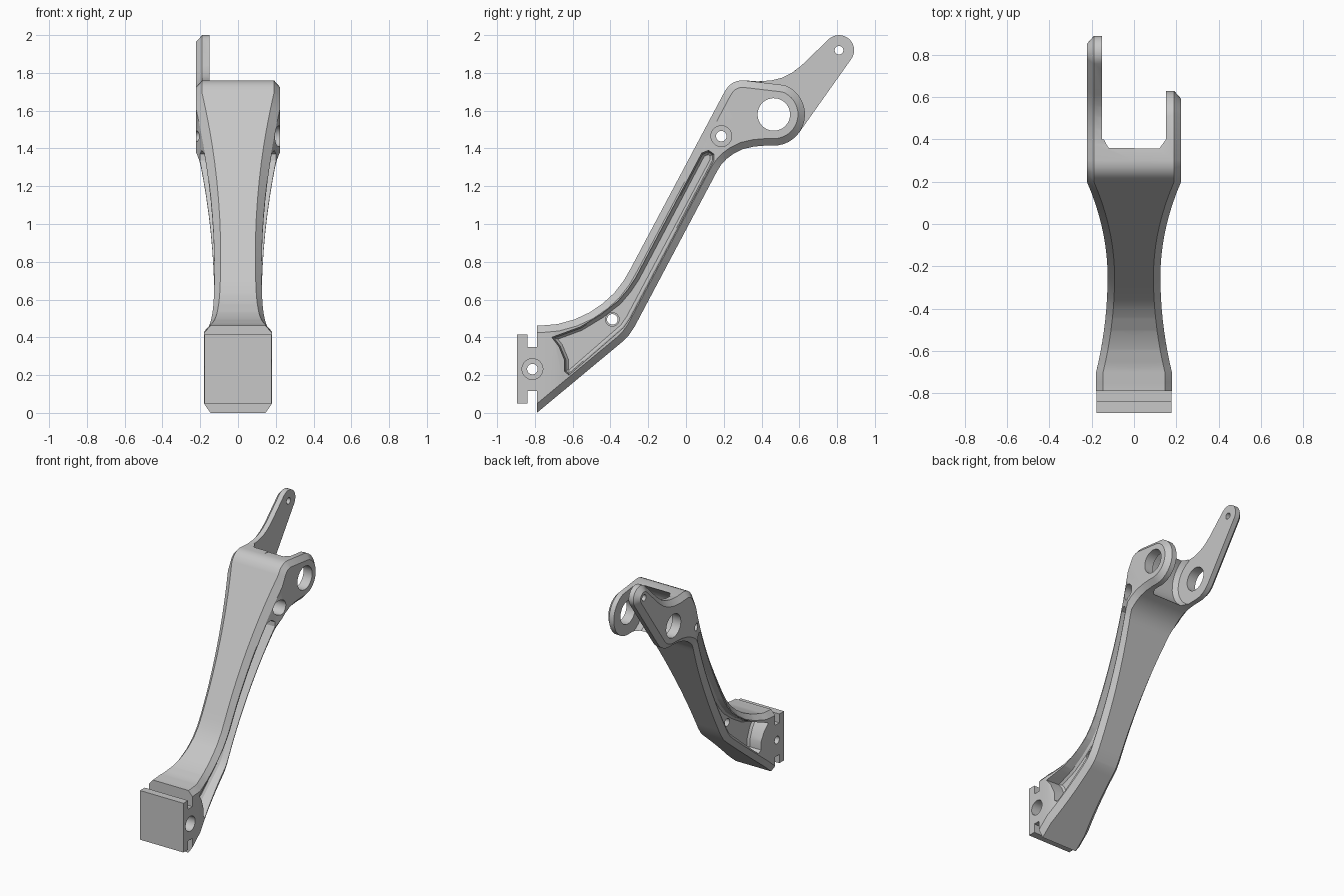
import bpy, bmesh, math
from mathutils import Vector

if "Cube" in bpy.data.objects:
    bpy.data.objects.remove(bpy.data.objects["Cube"], do_unlink=True)

GREY = (0.57, 0.57, 0.57, 1)
metal = bpy.data.materials.new("grey_metal")
metal.use_nodes = True
metal.diffuse_color = GREY
metal.node_tree.nodes["Principled BSDF"].inputs["Base Color"].default_value = GREY


def arc(cy, cz, r, a0, a1, n):
    """Points on an arc, angles in degrees."""
    angles = [math.radians(a0 + (a1 - a0) * i / n) for i in range(n + 1)]
    return [(cy + r * math.cos(a), cz + r * math.sin(a)) for a in angles]


def circle(cy, cz, r):
    return arc(cy, cz, r, 4, 364, 40)[:-1]


def half_width(y):
    """Waisted plan shape of the arm."""
    t = max(-1, min(1, (y + 0.25) / 0.45))
    return 0.125 + (0.098 if t > 0 else 0.054) * t * t


def inset(pts, d):
    """Shrink a counter-clockwise outline by d with mitred corners."""
    out = []
    for i, p in enumerate(pts):
        p = Vector(p)
        e1 = (p - Vector(pts[i - 1])).normalized()
        e2 = (Vector(pts[(i + 1) % len(pts)]) - p).normalized()
        n1, n2 = Vector((-e1.y, e1.x)), Vector((-e2.y, e2.x))
        out.append(p + (n1 + n2) * d / (1 + n1.dot(n2)))
    return out


def finish(name, bm):
    bmesh.ops.recalc_face_normals(bm, faces=bm.faces)
    if bm.calc_volume(signed=True) < 0:
        bmesh.ops.reverse_faces(bm, faces=bm.faces)
    mesh = bpy.data.meshes.new(name)
    bm.to_mesh(mesh)
    bm.free()
    mesh.materials.append(metal)
    ob = bpy.data.objects.new(name, mesh)
    bpy.context.collection.objects.link(ob)
    return ob


def loft(name, outline, layers, side):
    """Stack insets of a side outline; each layer is (inset, width factor, x offset)."""
    bm = bmesh.new()
    rings = [[bm.verts.new((i, y, z)) for y, z in inset(outline, layer[0])]
             for i, layer in enumerate(layers)]
    for a, b in zip(rings, rings[1:]):
        for j in range(len(a)):
            bm.faces.new((a[j - 1], a[j], b[j], b[j - 1]))
    bm.faces.new(rings[0])
    bm.faces.new(rings[-1])
    # cross cuts let the sides follow the waist
    for k in range(-15, 5):
        bmesh.ops.bisect_plane(bm, geom=bm.verts[:] + bm.edges[:] + bm.faces[:],
                               plane_co=(0, k * 0.05, 0), plane_no=(0, 1, 0))
    bmesh.ops.triangulate(bm, faces=bm.faces)
    for v in bm.verts:
        i = min(int(v.co.x), len(layers) - 2)
        t = v.co.x - i
        w = half_width(v.co.y)
        x0, x1 = [f * w + o for _, f, o in layers[i:i + 2]]
        v.co.x = side * (x0 + (x1 - x0) * t)
    return finish(name, bm)


def prism(name, pts, lo, hi):
    """Extrude a side outline along x."""
    bm = bmesh.new()
    low = [bm.verts.new((lo, y, z)) for y, z in pts]
    high = [bm.verts.new((hi, y, z)) for y, z in pts]
    bm.faces.new(low)
    bm.faces.new(high)
    for j in range(len(pts)):
        bm.faces.new((low[j - 1], low[j], high[j], high[j - 1]))
    return finish(name, bm)


def box(name, y0, y1, z0, z1, half):
    return prism(name, [(y0, z0), (y1, z0), (y1, z1), (y0, z1)], -half, half)


def boolean(target, tool, op="DIFFERENCE"):
    mod = target.modifiers.new(op, "BOOLEAN")
    mod.operation, mod.solver, mod.object = op, "EXACT", tool
    bpy.context.view_layer.objects.active = target
    bpy.ops.object.modifier_apply(modifier=mod.name)
    bpy.data.objects.remove(tool, do_unlink=True)


# Side outlines: shared underside and top, different ears
underside = [(-.85, -.05), (-.335, .378), (-.305, .408), (-.273, .455), (.165, 1.28), (.185, 1.312),
             (.215, 1.345), (.253, 1.373), (.3, 1.396), (.36, 1.41), (.42, 1.415)]
topside = [(.3, 1.761), (.27, 1.757), (.245, 1.746), (.223, 1.728), (.204, 1.7), (-.29, .77),
           (-.33, .7), (-.38, .635), (-.44, .58), (-.51, .532), (-.59, .495), (-.68, .47),
           (-.77, .462), (-.85, .46)]
short_ear = arc(.465, 1.58, .165, -90, 70, 18)
long_ear = (arc(.465, 1.58, .165, -90, -35, 6) + arc(.81, 1.92, .08, -35, 130, 16)
            + [(.61, 1.838), (.56, 1.8), (.51, 1.775), (.45, 1.76), (.38, 1.755)])
pocket = [(-.71, .4), (-.672, .35), (-.643, .28), (-.643, .22), (-.62, .2), (-.33, .452),
          (-.297, .5), (.147, 1.335), (.147, 1.37), (.12, 1.39), (.083, 1.375), (-.267, .715),
          (-.307, .655), (-.36, .592), (-.453, .52), (-.56, .455)]

# Arm halves, with chamfered rims and flat-bottomed side pockets
halves = []
for side, ear, name in ((1, short_ear, "lever_arm"), (-1, long_ear, "right_half")):
    half = loft(name, underside + ear + topside, [(0, 0, 0), (0, 1, -.033), (.037, 1, 0)], side)
    boolean(half, box("front_trim", -1, -.79, -.2, .6, 1))
    boolean(half, loft("pocket_cutter", pocket,
                       [(.02, 0, .065), (.007, 0, .08), (0, 1, 0), (0, 1, .03)], side))
    halves.append(half)
arm = halves[0]
boolean(arm, halves[1], "UNION")

# Mounting block: neck and front plate
boolean(arm, box("mount_neck", -.86, -.77, .115, .35, .178), "UNION")
boolean(arm, box("mount_plate", -.895, -.84, .05, .415, .178), "UNION")

# Fork between the ears: a round clearance around the pivot, open at the back
boolean(arm, box("fork_slot", .4, 1, 1.2, 2.2, .152))
for side in (1, -1):
    boolean(arm, loft("fork_clearance", circle(.465, 1.58, .205),
                      [(0, 0, -.01), (0, 0, .12), (.025, 0, .152)], side))

# Cross holes: pivot, lever tip, bolts
for y, z, r in ((.465, 1.58, .086), (.81, 1.92, .023), (.187, 1.465, .028),
                (-.39, .495, .028), (-.813, .232, .028)):
    boolean(arm, prism("hole", circle(y, z, r), -.4, .4))

# Deep counterbores on the left side, for the bolt heads
for y, z, r, seat in ((.187, 1.465, .055, .08), (-.813, .232, .055, .08), (-.39, .495, .036, .055)):
    boolean(arm, prism("counterbore", circle(y, z, r), seat, .4))

# Smooth curved walls, crisp edges
bpy.ops.object.select_all(action="DESELECT")
arm.select_set(True)
bpy.context.view_layer.objects.active = arm
bpy.ops.object.shade_smooth_by_angle(angle=math.radians(25))
